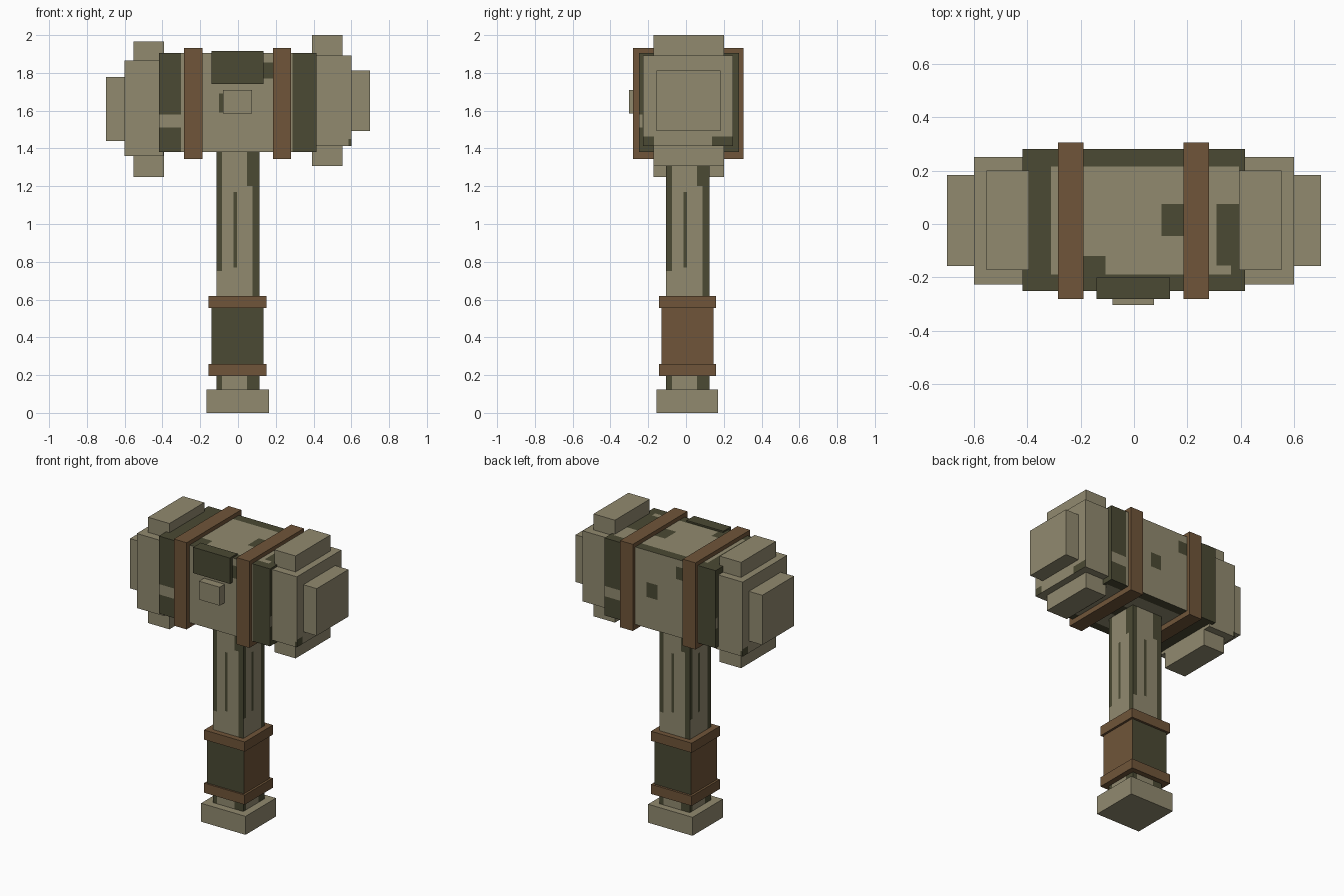
import bpy, bmesh
from mathutils import Vector

if "Cube" in bpy.data.objects:
    bpy.data.objects.remove(bpy.data.objects["Cube"])


def material(name, rgb):
    m = bpy.data.materials.new(name)
    m.diffuse_color = (*rgb, 1)
    m.use_nodes = True
    m.node_tree.nodes["Principled BSDF"].inputs["Base Color"].default_value = m.diffuse_color
    return m


STONE, MOSS, LEATHER = 0, 1, 2
MATS = [material("stone tan", (0.284, 0.254, 0.159)),
        material("dark olive", (0.069, 0.067, 0.033)),
        material("leather brown", (0.162, 0.091, 0.041))]

# Each side: outward normal, "right" and "up" direction as seen from outside
SIDES = {"front": ((0, -1, 0), (1, 0, 0), (0, 0, 1)),
         "right": ((1, 0, 0), (0, 1, 0), (0, 0, 1)),
         "back": ((0, 1, 0), (-1, 0, 0), (0, 0, 1)),
         "left": ((-1, 0, 0), (0, -1, 0), (0, 0, 1)),
         "top": ((0, 0, 1), (1, 0, 0), (0, 1, 0)),
         "bottom": ((0, 0, -1), (1, 0, 0), (0, 1, 0))}


def box(name, x, y, z, colour, paint=()):
    """Box between limits; paint = (sides, u0, u1, v0, v1, colour) patches.
    u and v are measured from the box axis, but heights are absolute."""
    lo, hi = Vector((x[0], y[0], z[0])), Vector((x[1], y[1], z[1]))
    mid, size = (lo + hi) / 2, hi - lo
    axis = Vector((mid.x, mid.y, 0))
    bm = bmesh.new()
    bmesh.ops.create_cube(bm, size=1)
    for v in bm.verts:
        v.co = mid + v.co * size
    for f in bm.faces:
        f.material_index = colour
    for sides, u0, u1, v0, v1, tint in paint:
        for side in sides.split():
            n, u, w = (Vector(d) for d in SIDES[side])
            for d, t in ((u, u0), (u, u1), (w, v0), (w, v1)):
                faces = [f for f in bm.faces if f.normal.dot(n) > 0.9]
                geom = set(faces)
                for f in faces:
                    geom.update(f.edges)
                    geom.update(f.verts)
                bmesh.ops.bisect_plane(bm, geom=list(geom), dist=1e-5,
                                       plane_co=axis + d * t, plane_no=d)
            bm.normal_update()
            for f in bm.faces:
                c = f.calc_center_median() - axis
                if (f.normal.dot(n) > 0.9 and u0 < c.dot(u) < u1
                        and v0 < c.dot(w) < v1):
                    f.material_index = tint
    mesh = bpy.data.meshes.new(name)
    bm.to_mesh(mesh)
    bm.free()
    for m in MATS:
        mesh.materials.append(m)
    obj = bpy.data.objects.new(name, mesh)
    bpy.context.collection.objects.link(obj)
    return obj


# Pommel and handle shaft with dark worn edges and a centre groove
box("pommel", (-0.168, 0.165), (-0.155, 0.17), (0, 0.125), STONE)
ALL = "front right back left"
box("handle", (-0.115, 0.113), (-0.105, 0.124), (0.1, 1.4), STONE, [
    (ALL, 0.078, 0.2, 0, 1.5, MOSS),
    (ALL, 0.048, 0.2, 1.2, 1.5, MOSS),
    (ALL, 0.048, 0.2, 0, 0.22, MOSS),
    (ALL, -0.2, -0.083, 0.75, 1.5, MOSS),
    (ALL, -0.2, -0.083, 0, 0.22, MOSS),
    (ALL, -0.024, -0.003, 0.77, 1.17, MOSS)])

# Grip: dark front and back, leather sides, held by two rings
box("grip", (-0.14, 0.135), (-0.13, 0.145), (0.25, 0.565), LEATHER,
    [("front back", -1, 1, 0, 1, MOSS)])
for label, z in (("lower", 0.195), ("upper", 0.555)):
    box(label + "_grip_ring", (-0.155, 0.15), (-0.142, 0.16), (z, z + 0.065), LEATHER)

# Hammer head core with dark ends, dark top border and stains
FB, TB = "front back", "top bottom"
box("head_core", (-0.418, 0.415), (-0.25, 0.28), (1.38, 1.905), STONE, [
    ("left right", -1, 1, 1, 2, MOSS),
    ("left right", -1, -0.245, 1.51, 1.58, STONE),
    (FB, -1, -0.30, 1, 2, MOSS),
    (FB, -1, -0.29, 1.51, 1.58, STONE),
    (FB, 0.29, 1, 1, 2, MOSS),
    (FB, -0.10, -0.02, 1.59, 1.69, MOSS),
    (FB, 0.12, 0.2, 1.77, 1.855, MOSS),
    (TB, -1, -0.31, -1, 1, MOSS),
    (TB, 0.31, 1, -1, 0.06, MOSS),
    (TB, 0.31, 0.365, -0.21, -0.17, STONE),
    (TB, 0.395, 1, 0.06, 1, MOSS),
    (TB, -1, 1, 0.2, 1, MOSS),
    (TB, -1, 1, -1, -0.205, MOSS),
    (TB, 0.105, 0.19, -0.06, 0.06, MOSS),
    (TB, -0.19, -0.105, -0.205, -0.135, MOSS)])

# Leather straps around the head
for label, x in (("left", -0.285), ("right", 0.185)):
    box(label + "_strap", (x, x + 0.096), (-0.28, 0.305), (1.345, 1.932), LEATHER)

# Front plate and small stud
box("front_plate", (-0.14, 0.135), (-0.28, -0.2), (1.74, 1.915), MOSS)
box("front_stud", (-0.08, 0.075), (-0.303, -0.24), (1.585, 1.71), STONE)

# Striking ends: cap, crossing block and face plate; the right one sits higher
ENDS = (("left", -1, (1.36, 1.865), (1.25, 1.967), (1.44, 1.777)),
        ("right", 1, (1.414, 1.892), (1.306, 2.0), (1.493, 1.812)))
for side, s, cap, cross, face in ENDS:
    def span(a, b):
        return sorted((s * a, s * b))
    b = cap[0]
    chips = [(side, -1, -0.18, b, b + 0.05, MOSS),
             (side, 0.125, 1, b, b + 0.05, MOSS)]
    if s > 0:
        chips.append(("front", 0.088, 1, b, b + 0.035, MOSS))
    else:
        chips.append(("back", 0.088, 1, b, b + 0.035, MOSS))
    box(side + "_cap", span(0.395, 0.6), (-0.227, 0.25), cap, STONE, chips)
    box(side + "_cross_block", span(0.393, 0.553), (-0.173, 0.2), cross, STONE)
    box(side + "_face_plate", span(0.58, 0.7), (-0.157, 0.183), face, STONE)
